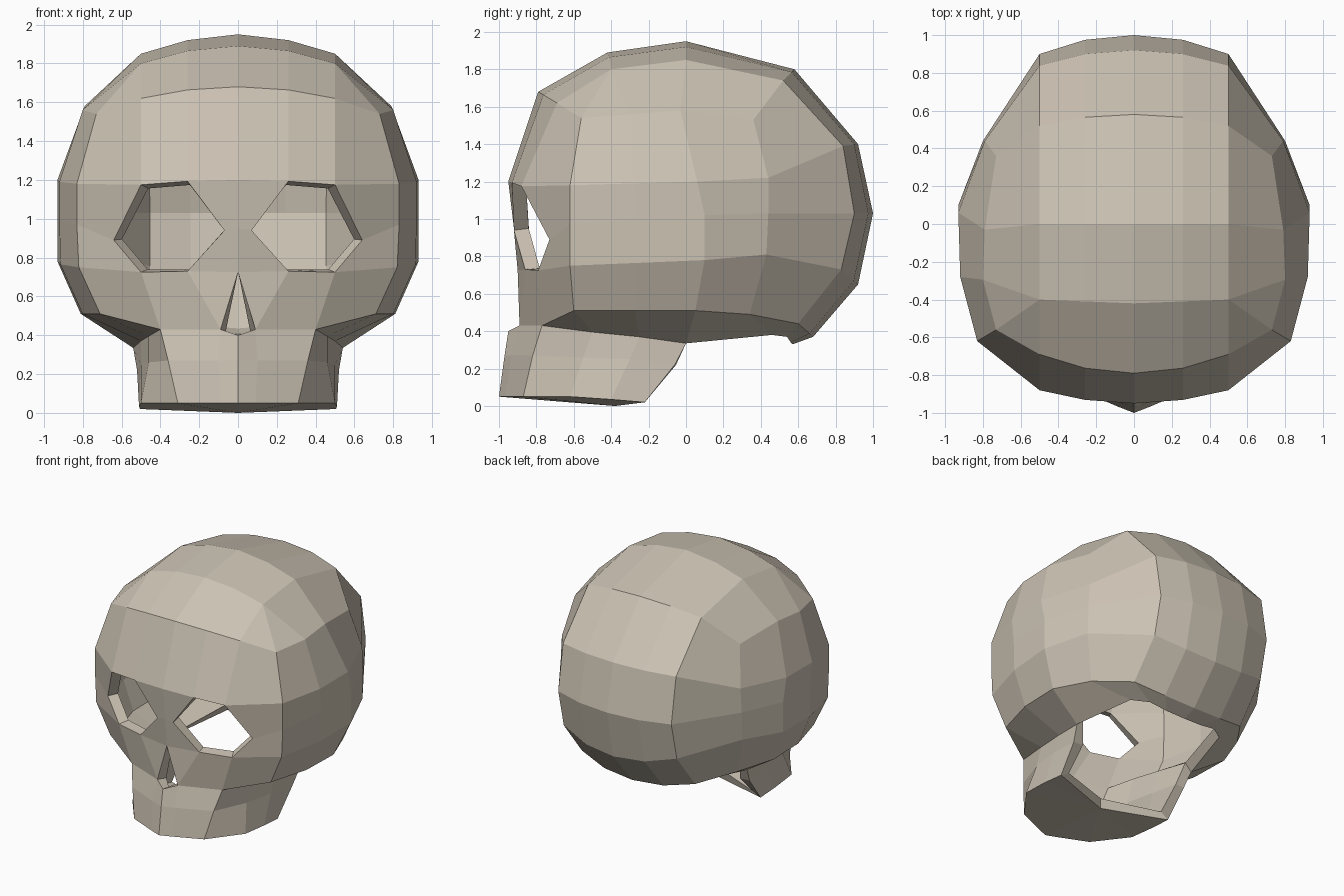
import bpy, bmesh
from mathutils import Vector as V

if "Cube" in bpy.data.objects:
    bpy.data.objects.remove(bpy.data.objects["Cube"])

bone = bpy.data.materials.new("bone")
bone.diffuse_color = (0.60, 0.54, 0.45, 1)
bone.use_nodes = True
bone.node_tree.nodes["Principled BSDF"].inputs["Base Color"].default_value = bone.diffuse_color

bm = bmesh.new()


def verts(points):
    return [bm.verts.new(p) for p in points]


def face(*vs):
    unique = list(dict.fromkeys(vs))
    if len(unique) > 2:
        bm.faces.new(unique)


def bridge(low, high, skip=()):
    for i in range(min(len(low), len(high)) - 1):
        if i not in skip:
            face(low[i], low[i + 1], high[i + 1], high[i])


def ring(mid_front, brow, temple, side, rear_side, rear, mid_rear, inner=None):
    """Half ring, front to back; the in-between columns are interpolated."""
    f, b, t, s, r, m = map(V, (mid_front, brow, temple, side, rear, mid_rear))
    inner = inner or f.lerp(b, 0.27) + V((0.26 - 0.27 * b.x, 0, 0))
    bulge = (t + s) / 2 + V((0.04, 0, 0))
    back = m.lerp(r, 0.25) + V((0.26 - 0.25 * r.x, 0, 0))
    return verts([f, inner, b, t, bulge, s, rear_side, r, back, m])


# Skull wall: cheek, lower eye, mid eye, brow and forehead rings
cheek = ring((0, -.95, .40), (.40, -.77, .43), (.71, -.60, .51), (.81, .05, .51),
             (.69, .34, .49), (.50, .60, .44), (0, .68, .37), (.09, -.89, .43))
lower = ring((0, -.90, .725), (.50, -.79, .725), (.82, -.62, .75), (.93, .10, .78),
             (.80, .43, .81), (.50, .83, .73), (0, .92, .65), (.26, -.86, .73))
middle = ring((0, -.92, .95), (.64, -.73, .89), (.83, -.62, .97), (.93, .10, 1.02),
              (.80, .44, 1.03), (.50, .90, 1.03), (0, 1.0, 1.03), (.07, -.92, .94))
brow = ring((0, -.95, 1.20), (.50, -.88, 1.175), (.83, -.62, 1.18), (.93, .06, 1.20),
            (.79, .44, 1.22), (.50, .84, 1.39), (0, .92, 1.40))
forehead = ring((0, -.79, 1.68), (.50, -.69, 1.62), (.73, -.56, 1.54), (.79, -.03, 1.58),
                (.73, .36, 1.53), (.50, .52, 1.74), (0, .58, 1.80))

bridge(cheek, lower, skip=(0,))
face(cheek[1], lower[1], lower[0])          # beside the nose hole
bridge(lower, middle, skip=(1,))            # column 1 is the eye hole
bridge(middle, brow, skip=(1,))
bridge(brow, forehead)

# Top of the skull
row_a = verts([(0, -.42, 1.89), (.26, -.41, 1.865), (.50, -.40, 1.80)])
row_b = verts([(0, 0, 1.95), (.26, 0, 1.92), (.50, 0, 1.85)])
bridge(forehead[:3], row_a)
bridge(row_a, row_b)
bridge(row_b, forehead[:6:-1])
a, b = row_a[2], row_b[2]
face(forehead[2], forehead[3], a)
face(forehead[3], forehead[4], a)
face(forehead[4], forehead[5], b, a)
face(forehead[5], forehead[6], forehead[7], b)

# Underside, turning in to the neck opening
rim = cheek[:3] + verts([(.46, -.50, .395), (.50, -.25, .37), (.54, 0, .335),
                         (.42, .46, .38), (.30, .54, .37), (.16, .56, .34), (0, .57, .33)])
bridge(rim[2:], cheek[2:])

# Upper jaw with its closed bottom
jaw_mid = verts([(0, -.97, .27), (.10, -.935, .27), (.36, -.82, .27),
                 (.46, -.55, .26), (.50, -.30, .25), (.52, -.06, .22)])
jaw_low = verts([(0, -1.0, .05), (.09, -.965, .05), (.31, -.87, .05),
                 (.50, -.62, .05), (.51, -.40, .035), (.505, -.22, .02)])
bridge(jaw_mid, rim[:6])
bridge(jaw_low, jaw_mid)
floor = bm.verts.new((0, -.38, 0))
for i in range(5):
    face(floor, jaw_low[i + 1], jaw_low[i])

mesh = bpy.data.meshes.new("skull")
bm.to_mesh(mesh)
bm.free()
mesh.materials.append(bone)
skull = bpy.data.objects.new("skull", mesh)
bpy.context.collection.objects.link(skull)

# Mirror the half and give the bone its thickness
mirror = skull.modifiers.new("mirror", 'MIRROR')
mirror.use_axis[0] = True
mirror.use_clip = True
mirror.merge_threshold = 0.001
wall = skull.modifiers.new("wall", 'SOLIDIFY')
wall.thickness = 0.08
wall.offset = -1
